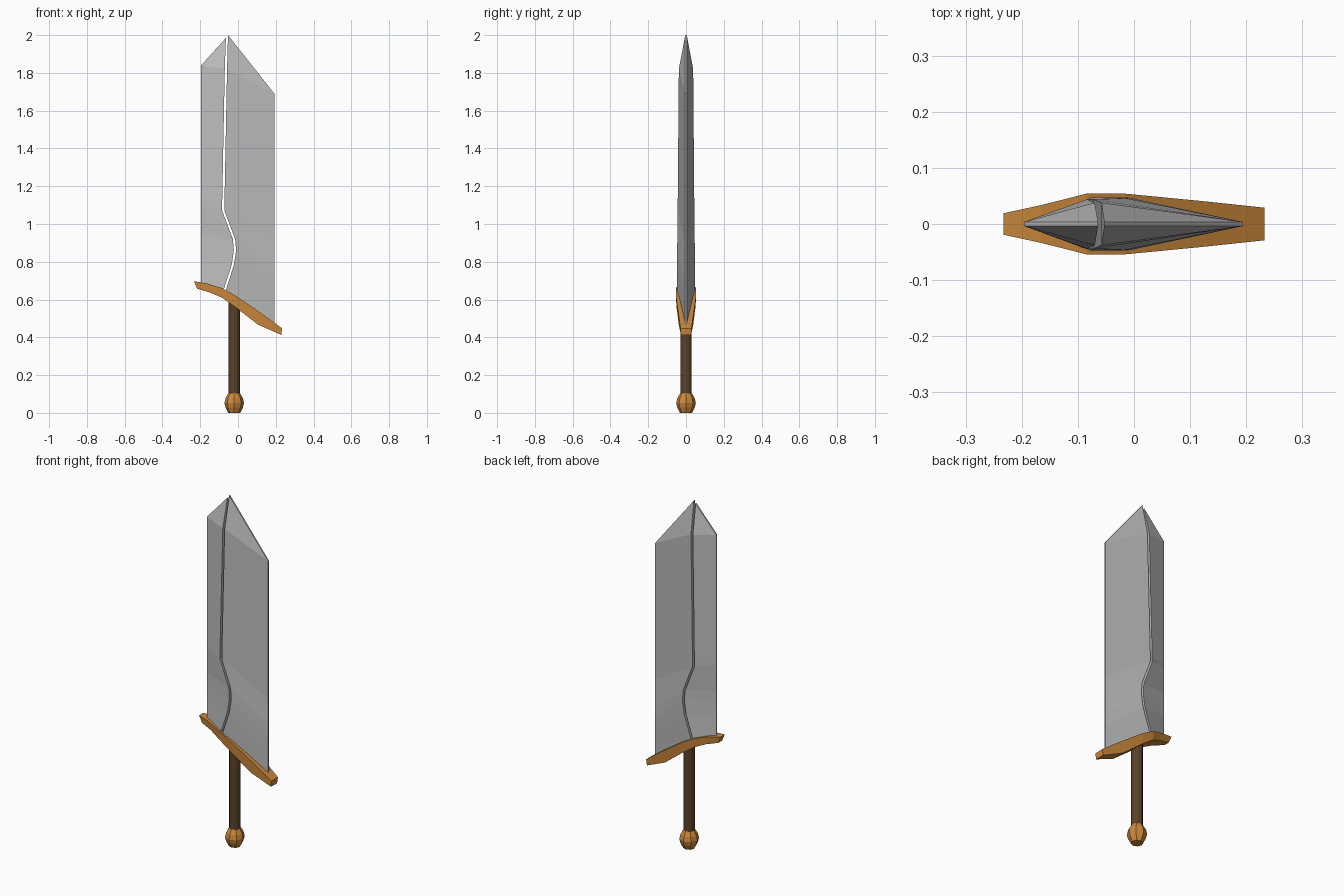
import bpy, bmesh, math

if "Cube" in bpy.data.objects:
    bpy.data.objects.remove(bpy.data.objects["Cube"])


def material(name, rgb):
    m = bpy.data.materials.new(name)
    m.diffuse_color = (*rgb, 1)
    m.use_nodes = True
    m.node_tree.nodes["Principled BSDF"].inputs["Base Color"].default_value = m.diffuse_color
    return m


steel = material("steel", (0.51, 0.51, 0.51))
bronze = material("bronze", (0.60, 0.25, 0.045))
leather = material("dark leather", (0.10, 0.055, 0.022))


def loft(name, rings, mat):
    """Skin a list of equal-length vertex rings and cap both ends."""
    bm = bmesh.new()
    vs = [[bm.verts.new(p) for p in r] for r in rings]
    n = len(vs[0])
    for a, b in zip(vs, vs[1:]):
        for i in range(n):
            j = (i + 1) % n
            bm.faces.new((a[i], a[j], b[j], b[i]))
    bm.faces.new(vs[0])
    bm.faces.new(vs[-1][::-1])
    bmesh.ops.recalc_face_normals(bm, faces=bm.faces)
    me = bpy.data.meshes.new(name)
    bm.to_mesh(me)
    bm.free()
    me.materials.append(mat)
    ob = bpy.data.objects.new(name, me)
    bpy.context.collection.objects.link(ob)
    return ob


# Winding split down the blade: x, z, half thickness
split = [(-0.064, 1.82, 0.038), (-0.078, 1.10, 0.044), (-0.078, 1.07, 0.044),
         (-0.021, 0.92, 0.046), (-0.016, 0.86, 0.047), (-0.027, 0.785, 0.047),
         (-0.072, 0.645, 0.047)]
EDGE, GAP = 0.004, 0.006


def blade_half(name, side, tip, edge_x, top_z, bottom_z):
    inner = [(tip[0], tip[1], EDGE)] + [(x + side * GAP, z, t) for x, z, t in split]
    z0, z1 = split[0][1], split[-1][1]
    outer = [((tip[0] + edge_x) / 2, (tip[1] + top_z) / 2)]
    outer += [(edge_x, top_z + (bottom_z - top_z) * (z0 - z) / (z0 - z1)) for _, z, _ in split]
    rings = [[(ox, EDGE, oz), (ox, -EDGE, oz), (ix, -t, iz), (ix, t, iz)]
             for (ix, iz, t), (ox, oz) in zip(inner, outer)]
    loft(name, rings, steel)


# Two blade halves with a gap between them
blade_half("blade_left", -1, (-0.064, 1.985), -0.195, 1.84, 0.672)
blade_half("blade_right", 1, (-0.053, 2.0), 0.193, 1.69, 0.455)

# Curved crossguard: top x, top z, bottom x, bottom z, half width
guard = [(-0.233, 0.697, -0.217, 0.658, 0.019), (-0.164, 0.685, -0.150, 0.638, 0.034),
         (-0.085, 0.661, -0.085, 0.610, 0.054), (-0.015, 0.622, -0.015, 0.561, 0.054),
         (0.120, 0.530, 0.106, 0.467, 0.041), (0.233, 0.448, 0.229, 0.413, 0.029)]
loft("crossguard", [[(tx, w, tz), (tx, -w, tz), (bx, -w * 0.93, bz), (bx, w * 0.93, bz)]
                    for tx, tz, bx, bz, w in guard], bronze)


def turned(name, profile, sides, mat):
    loft(name, [[(-0.02 + r * math.cos(2 * math.pi * i / sides),
                  r * math.sin(2 * math.pi * i / sides), z) for i in range(sides)]
                for r, z in profile], mat)


# Grip and pommel
turned("grip", [(0.030, 0.09), (0.030, 0.585)], 12, leather)
turned("pommel", [(0.032, 0.0), (0.046, 0.028), (0.052, 0.052), (0.046, 0.078), (0.031, 0.104)],
       8, bronze)
